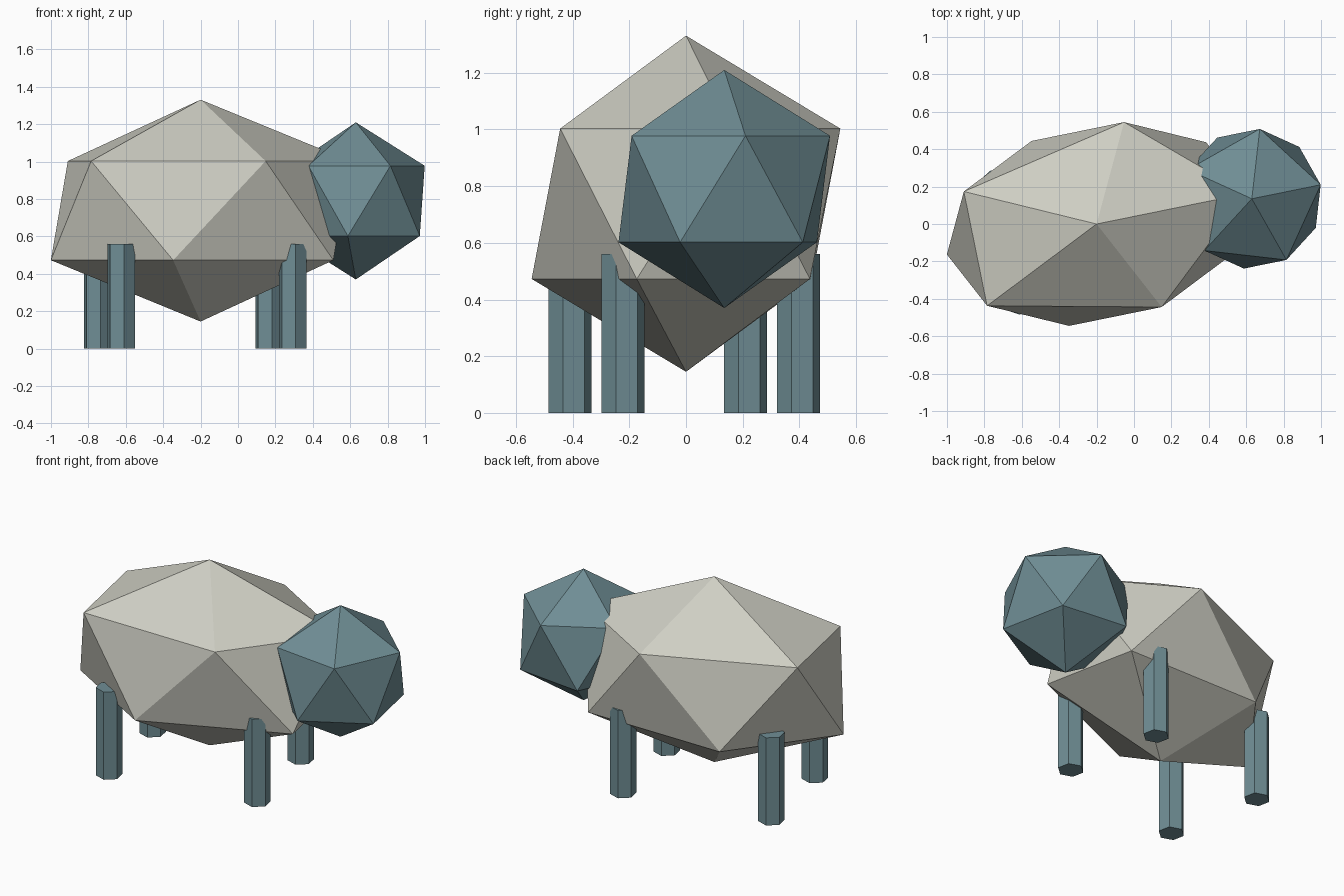
import bpy
import bmesh
from math import radians
from mathutils import Matrix, Vector

cube = bpy.data.objects.get("Cube")
if cube:
    bpy.data.objects.remove(cube, do_unlink=True)

TURN = radians(11.5)            # the animal stands slightly turned
BODY = Vector((-0.2, 0, 0.738))
SPIN = Matrix.Rotation(TURN, 3, 'Z')


def material(name, rgb):
    mat = bpy.data.materials.new(name)
    mat.use_nodes = True
    mat.diffuse_color = (*rgb, 1)
    mat.node_tree.nodes["Principled BSDF"].inputs["Base Color"].default_value = (*rgb, 1)
    return mat


def add_object(name, bm, mat, location, scale=(1, 1, 1)):
    mesh = bpy.data.meshes.new(name)
    bm.to_mesh(mesh)
    bm.free()
    mesh.materials.append(mat)
    obj = bpy.data.objects.new(name, mesh)
    obj.location = location
    obj.rotation_euler.z = TURN
    obj.scale = scale
    bpy.context.collection.objects.link(obj)


def add_ball(name, radius, mat, location, scale=(1, 1, 1)):
    bm = bmesh.new()
    bmesh.ops.create_icosphere(bm, subdivisions=1, radius=radius)
    add_object(name, bm, mat, location, scale)


def add_leg(name, mat, location, height=0.56):
    bm = bmesh.new()
    bmesh.ops.create_cone(bm, cap_ends=True, segments=6, radius1=0.0775,
                          radius2=0.0775, depth=height)
    bmesh.ops.translate(bm, verts=bm.verts, vec=(0, 0, height / 2))
    add_object(name, bm, mat, location)


wool = material("cream wool", (0.62, 0.62, 0.55))
skin = material("slate teal skin", (0.16, 0.27, 0.30))

# Woolly body and head
add_ball("body", 0.593, wool, BODY, (1.54, 1, 1))
add_ball("head", 0.42, skin, (0.63, 0.135, 0.79))

# Four legs in a rectangle turned with the body
for end, sx in (("head_end", 1), ("tail_end", -1)):
    for side, sy in (("left", 1), ("right", -1)):
        foot = SPIN @ Vector((sx * 0.468 - 0.03, sy * 0.316, 0))
        add_leg(f"{end}_{side}_leg", skin, (BODY.x + foot.x, foot.y, 0))
